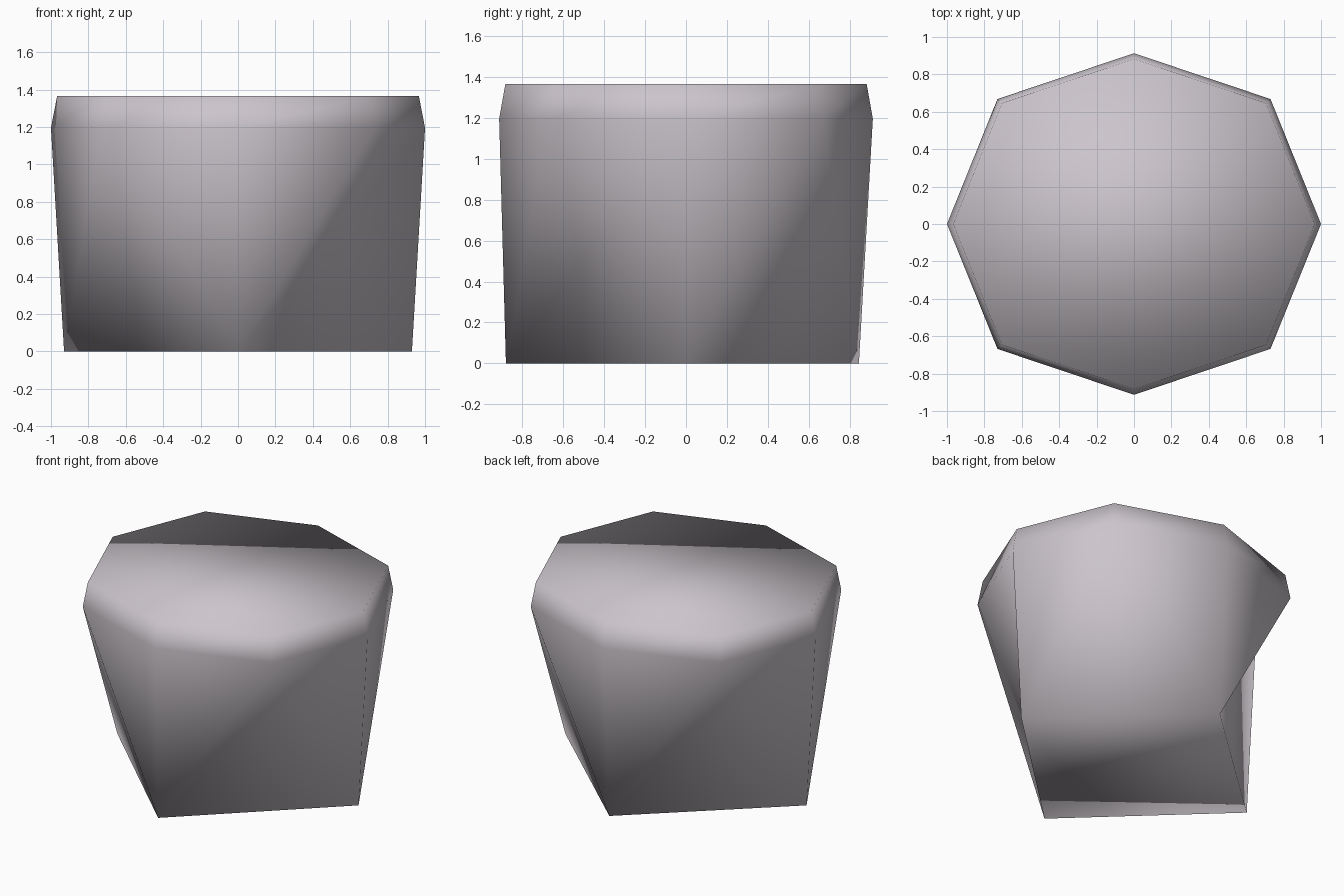
import bpy
import bmesh

cube = bpy.data.objects.get("Cube")
if cube:
    bpy.data.objects.remove(cube, do_unlink=True)

# Pale mauve stone colour
stone = bpy.data.materials.new("pale_mauve_stone")
stone.use_nodes = True
colour = (0.6, 0.56, 0.6, 1.0)
stone.diffuse_color = colour
stone.node_tree.nodes["Principled BSDF"].inputs["Base Color"].default_value = colour

bm = bmesh.new()


def octagon(scale, z):
    """Eight-sided ring, anticlockwise from the front corner."""
    outline = [(0, -0.913), (0.73, -0.668), (1, 0), (0.73, 0.668),
               (0, 0.913), (-0.73, 0.668), (-1, 0), (-0.73, -0.668)]
    return [bm.verts.new((x * scale, y * scale, z)) for x, y in outline]


# Four-cornered foot, widest ring and bevelled upper rim
foot = [bm.verts.new((x, y, 0)) for x, y in
        [(0, -0.88), (0.93, 0), (0, 0.845), (-0.93, 0)]]
wide = octagon(1.0, 1.195)
rim = octagon(0.967, 1.365)

# Sides: opposite quarters are alike, one pair hollowed and one pair full
for i in range(4):
    a, b = foot[i], foot[(i + 1) % 4]
    start, middle, end = wide[2 * i], wide[2 * i + 1], wide[(2 * i + 2) % 8]
    bm.faces.new((a, middle, start))
    if i % 2 == 0:
        bm.faces.new((a, b, end))
        bm.faces.new((a, end, middle))
    else:
        bm.faces.new((a, b, middle))
        bm.faces.new((b, end, middle))

# Bevel band, top and underside
for i in range(8):
    j = (i + 1) % 8
    bm.faces.new((wide[i], wide[j], rim[j], rim[i]))
bm.faces.new(rim)
bm.faces.new(list(reversed(foot)))

# One continuous smooth surface
for face in bm.faces:
    face.smooth = True

mesh = bpy.data.meshes.new("stone_block")
bm.to_mesh(mesh)
bm.free()
mesh.materials.append(stone)
block = bpy.data.objects.new("stone_block", mesh)
bpy.context.collection.objects.link(block)
